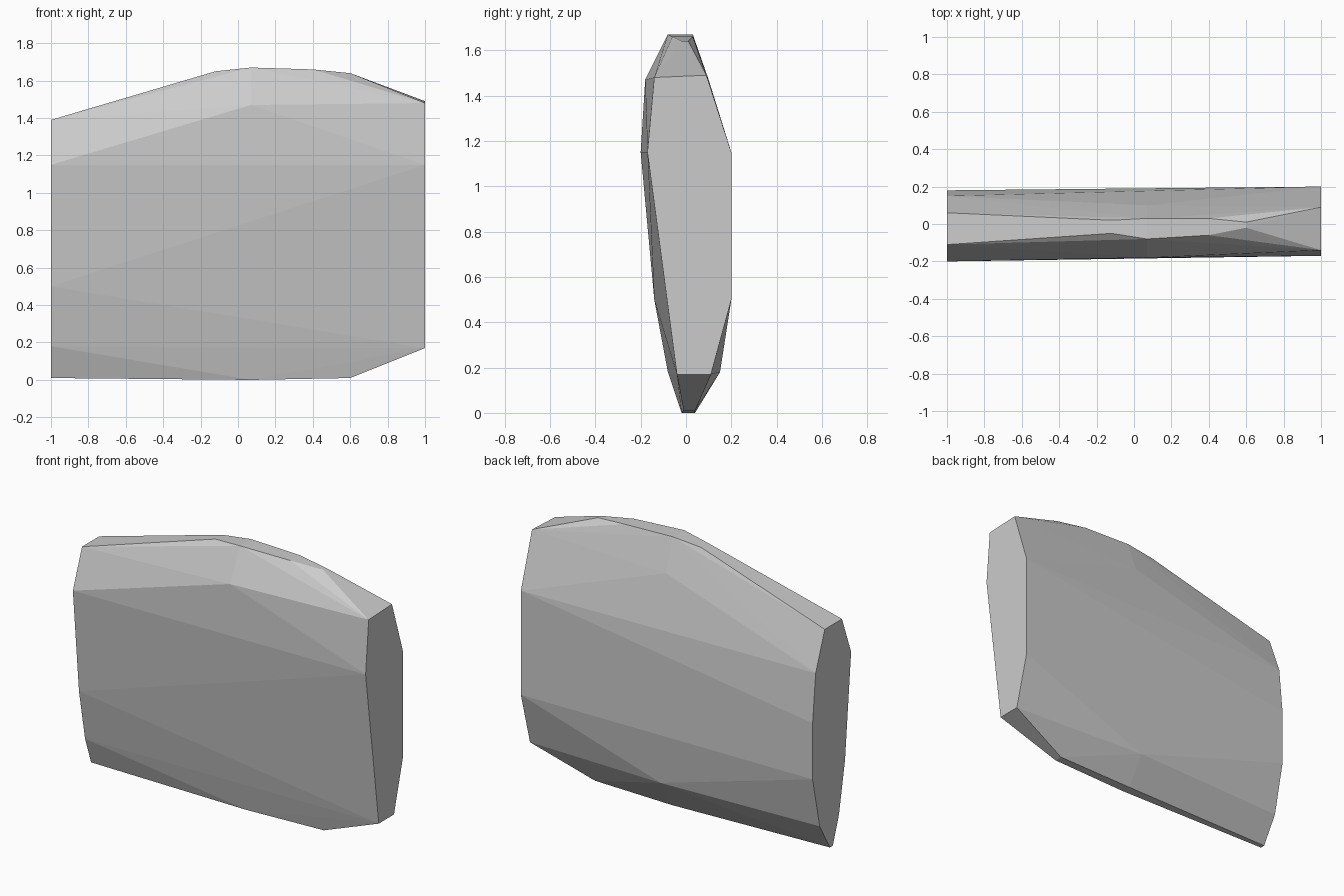
import bpy
import bmesh
import math

default_cube = bpy.data.objects.get("Cube")
if default_cube:
    bpy.data.objects.remove(default_cube, do_unlink=True)


def make_material(name, grey):
    material = bpy.data.materials.new(name)
    material.use_nodes = True
    colour = (grey, grey, grey, 1)
    material.diffuse_color = colour
    material.node_tree.nodes["Principled BSDF"].inputs["Base Color"].default_value = colour
    return material


def faceted_block(name, sections, material):
    """Wrap a convex faceted skin around (y, z) outlines placed along x."""
    mesh_builder = bmesh.new()
    for x, outline in sections:
        for y, z in outline:
            mesh_builder.verts.new((x, y, z))
    hull = bmesh.ops.convex_hull(mesh_builder, input=mesh_builder.verts[:])
    unused = set(hull["geom_interior"]) | set(hull["geom_unused"])
    bmesh.ops.delete(
        mesh_builder,
        geom=[item for item in unused if isinstance(item, bmesh.types.BMVert)],
        context="VERTS",
    )
    # Merge the triangles of the flat cut ends
    bmesh.ops.dissolve_limit(
        mesh_builder,
        angle_limit=math.radians(0.2),
        verts=mesh_builder.verts[:],
        edges=mesh_builder.edges[:],
    )
    bmesh.ops.recalc_face_normals(mesh_builder, faces=mesh_builder.faces[:])
    mesh = bpy.data.meshes.new(name)
    mesh_builder.to_mesh(mesh)
    mesh_builder.free()
    mesh.materials.append(material)
    block = bpy.data.objects.new(name, mesh)
    bpy.context.collection.objects.link(block)
    return block


# Cut end on the model's right
right_end = [(-.11, 1.39), (-.2, 1.15), (-.14, .5), (-.08, .18), (-.02, .01),
             (.01, .01), (.11, .18), (.18, .5), (.18, .85), (.15, 1.15), (.06, 1.39)]
# Top ridge, shoulders and keel of the middle
ridge_start = [(-.05, 1.65), (.02, 1.65)]
middle = [(-.08, 1.67), (-.18, 1.47), (-.02, 0), (.04, 0),
          (.15, .18), (.1, 1.47), (.03, 1.67)]
ridge_end = [(-.06, 1.66), (.03, 1.66)]
chamfer = [(-.02, 1.64), (.01, 1.64), (-.01, .01), (.04, .01)]
# Cut end on the model's left
left_end = [(-.14, 1.48), (-.17, 1.15), (-.04, .17), (.11, .17),
            (.2, .5), (.2, 1.15), (.09, 1.49)]

stone = make_material("stone grey", 0.6)
faceted_block(
    "stone_slab",
    [(-1, right_end), (-.12, ridge_start), (.07, middle),
     (.4, ridge_end), (.6, chamfer), (1, left_end)],
    stone,
)
